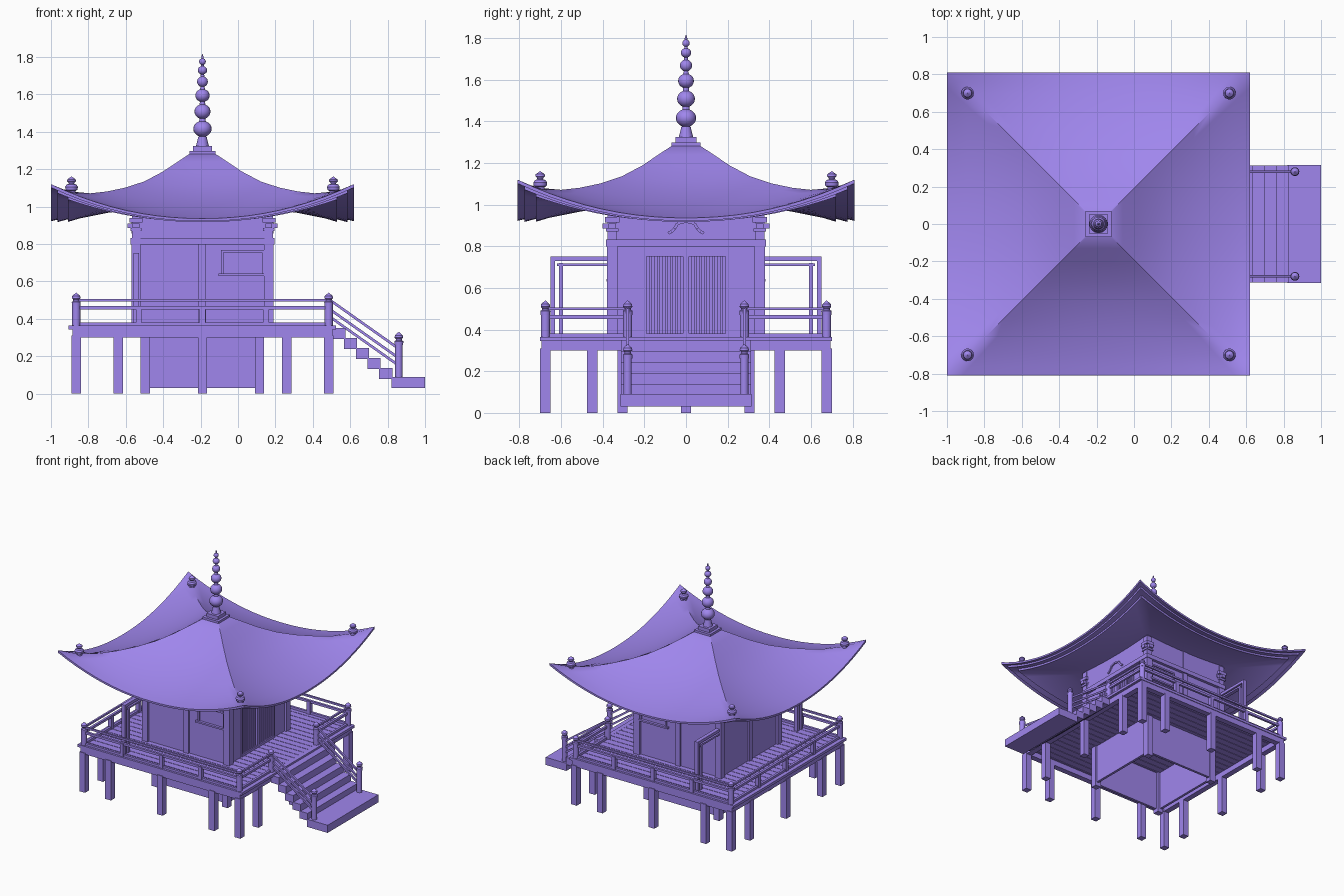
import bpy, bmesh, math
from mathutils import Vector

if "Cube" in bpy.data.objects:
    bpy.data.objects.remove(bpy.data.objects["Cube"])

CX = -0.19  # pavilion centre; all part coordinates are relative to it
MAT = bpy.data.materials.new("violet")
MAT.diffuse_color = (0.35, 0.24, 0.85, 1)
MAT.use_nodes = True
MAT.node_tree.nodes["Principled BSDF"].inputs["Base Color"].default_value = MAT.diffuse_color


def finish(name, bm, angle=0):
    bmesh.ops.recalc_face_normals(bm, faces=bm.faces)
    me = bpy.data.meshes.new(name)
    bm.to_mesh(me)
    bm.free()
    me.materials.append(MAT)
    ob = bpy.data.objects.new(name, me)
    ob.location.x = CX
    bpy.context.collection.objects.link(ob)
    if angle:
        bpy.ops.object.select_all(action='DESELECT')
        ob.select_set(True)
        bpy.context.view_layer.objects.active = ob
        bpy.ops.object.shade_smooth_by_angle(angle=math.radians(angle))
    return ob


def add_hexa(bm, p):
    v = [bm.verts.new(c) for c in p]
    for f in ((0, 1, 2, 3), (4, 5, 6, 7), (0, 1, 5, 4), (1, 2, 6, 5), (2, 3, 7, 6), (3, 0, 4, 7)):
        bm.faces.new([v[i] for i in f])


def boxes(name, items):
    """Each item: x0, x1, y0, y1, z0, z1."""
    bm = bmesh.new()
    for a, b, c, d, e, f in items:
        add_hexa(bm, [(x, y, z) for z in (e, f) for x, y in ((a, c), (b, c), (b, d), (a, d))])
    return finish(name, bm)


def bars(name, pairs, w):
    """Square bars between pairs of points."""
    bm = bmesh.new()
    for p, q in pairs:
        p, q = Vector(p), Vector(q)
        d = (q - p).normalized()
        s = d.cross(Vector((0, 0, 1))).normalized() * w / 2
        t = s.cross(d)
        add_hexa(bm, [c + o for c in (p, q) for o in (s + t, s - t, -s - t, -s + t)])
    return finish(name, bm)


def lathe(name, profile, places, n=14):
    """Profile of (radius, height) turned at every place."""
    bm = bmesh.new()
    for px, py, pz in places:
        rings = [[bm.verts.new((px + r * math.cos(2 * math.pi * i / n),
                                py + r * math.sin(2 * math.pi * i / n), pz + z))
                  for i in range(n)] for r, z in profile]
        for a, b in zip(rings, rings[1:]):
            for i in range(n):
                j = (i + 1) % n
                bm.faces.new((a[i], a[j], b[j], b[i]))
        bm.faces.new(rings[0])
        bm.faces.new(rings[-1])
    return finish(name, bm, 28)


def sq(x, y, w, z0, z1):
    return (x - w / 2, x + w / 2, y - w / 2, y + w / 2, z0, z1)


def ring_wall(r, t, z0, z1):
    """Four boxes forming a hollow square of outer half size r, thickness t."""
    return [(-r, r, -r, -r + t, z0, z1), (-r, r, r - t, r, z0, z1),
            (-r, -r + t, -r + t, r - t, z0, z1), (r - t, r, -r + t, r - t, z0, z1)]


S = (-1, 1)

# swept roof: rings of (half size, height at mid side, extra height at corner)
rings = [(0.06, 1.288, 0), (0.13, 1.240, 0.002), (0.21, 1.180, 0.008), (0.31, 1.113, 0.022),
         (0.41, 1.060, 0.042), (0.51, 1.018, 0.063), (0.60, 0.986, 0.085), (0.70, 0.958, 0.122),
         (0.76, 0.945, 0.152), (0.81, 0.936, 0.184),
         (0.81, 0.922, 0.180), (0.775, 0.930, 0.160), (0.775, 0.917, 0.155), (0.72, 0.932, 0.125),
         (0.72, 0.918, 0.120), (0.66, 0.936, 0.095), (0.5, 0.968, 0.045), (0.36, 0.985, 0.015)]
N = 20
bm = bmesh.new()
loops = []
for d, z, lift in rings:
    loop = []
    for k in range(4):
        for i in range(N):
            t = -1 + 2 * i / N
            x, y = d, d * t
            for _ in range(k):
                x, y = -y, x
            loop.append(bm.verts.new((x, y, z + lift * abs(t) ** 2.1)))
    loops.append(loop)
for a, b in zip(loops, loops[1:]):
    for i in range(4 * N):
        j = (i + 1) % (4 * N)
        bm.faces.new((a[i], a[j], b[j], b[i]))
bm.faces.new(loops[0])
bm.faces.new(loops[-1])
finish("roof", bm, 44)

# spire: square plinths, neck and stacked beads
boxes("spire_plinth", [sq(0, 0, 0.14, 1.275, 1.298), sq(0, 0, 0.10, 1.295, 1.325)])
prof = [(0.034, 1.325), (0.022, 1.375)]
for zc, r, h in ((1.416, .049, .043), (1.508, .043, .040), (1.594, .038, .035),
                 (1.668, .029, .029), (1.729, .025, .023), (1.775, .018, .018)):
    for i in range(9):
        a = -1.2 + 2.4 * i / 8
        prof.append((r * math.cos(a), zc + h * math.sin(a)))
lathe("spire", prof + [(0.006, 1.80), (0.001, 1.815)], [(0, 0, 0)], 16)

# roof corner knobs
lathe("roof_corner_knob", [(.022, -.02), (.022, .018), (.032, .024), (.034, .04), (.026, .052), (.014, .056),
                           (.016, .062), (.024, .07), (.022, .08), (.010, .088), (.001, .095)],
      [(a * .70, b * .70, 1.066) for a in S for b in S])

# upper wall, beam and brackets
boxes("upper_wall", ring_wall(0.37, 0.03, 0.82, 1.0))
boxes("wall_beam", [(-.385, .385, -.385, .385, .798, .832)])
brackets = []
for a in S:
    for b in S:
        x, y = a * .355, b * .355
        brackets += [sq(x, y, .045, .83, .99), sq(x, y, .06, .87, .885),
                     (x - .045, x + .045, y - .018, y + .018, .885, .91),
                     (x - .018, x + .018, y - .045, y + .045, .885, .91),
                     sq(x, y, .07, .915, .94)]
boxes("corner_brackets", brackets)
arch = [(.085, .862), (.07, .87), (.055, .885), (.04, .91), (0, .92)]
bars("arched_struts", [((s * .372, m * p[0], p[1]), (s * .372, m * q[0], q[1]))
                       for s in S for m in S for p, q in zip(arch, arch[1:])], 0.014)

# main walls and posts
boxes("main_wall", [(-.362, .350, -.362, .362, .35, .81)])
boxes("wall_posts", [sq(a * .355, b * .355, .05, .35, .80) for a in S for b in S]
      + [sq(0, b * .355, .04, .35, .99) for b in S] + [sq(-.355, 0, .04, .35, .80)])

# lattice door on the stair side
door = [(.345, .368, -.205, .205, .75, .77), (.345, .368, -.205, .205, .36, .382),
        (.345, .368, -.014, .014, .38, .76)]
door += [(.345, .368, b * .198 - .008, b * .198 + .008, .36, .77) for b in S]
door += [(.345, .360, b * (.034 + .0245 * i) - .008, b * (.034 + .0245 * i) + .008, .38, .76)
         for b in S for i in range(7)]
door += [(.345, .362, min(b * .205, b * .33), max(b * .205, b * .33), .36, .80) for b in S]
door += [(.345, .362, -.205, .205, .77, .80)]
boxes("lattice_door", door)

# side windows
win = []
for b in S:
    y0, y1 = sorted((b * .355, b * .372))
    win += [(.10, .33, y0, y1, .755, .768), (.085, .34, min(y0, b * .382), max(y1, b * .382), .63, .643),
            (.10, .112, y0, y1, .64, .76), (.318, .33, y0, y1, .64, .76)]
boxes("side_windows", win)

# open screens beside the rear wall
scr = []
for b in S:
    for y0, y1, z0, z1 in ((.63, .65, .36, .75), (.59, .61, .36, .72), (.37, .65, .73, .752), (.37, .62, .705, .718)):
        scr.append((-.368, -.338, min(b * y0, b * y1), max(b * y0, b * y1), z0, z1))
boxes("side_screens", scr)

# foundation: hollow walls with corner posts
boxes("foundation_wall", ring_wall(.32, .02, .03, .34))
boxes("foundation_posts", [sq(a * .305, b * .305, .05, 0, .34) for a in S for b in S])

# deck planks, edge trim, frame and legs
P, W = 24, 1.38 / 24
boxes("deck_planks", [(-.70, .70, -.69 + i * W + .002, -.69 + (i + 1) * W - .002, .343, .363) for i in range(P)])
boxes("deck_edge", ring_wall(.70, .02, .344, .364) + [(-.715, -.69, -.70, .70, .344, .364),
                                                     (.69, .715, -.70, .70, .344, .364)])
boxes("deck_frame", ring_wall(.695, .045, .30, .344))
E = .675
spots = {(x, y) for x in (-E, -.45, 0, .45, E) for y in (-E, -.45, 0, .45, E) if E in (abs(x), abs(y))}
boxes("deck_legs", [sq(x, y, .05, 0, .31) for x, y in sorted(spots)])

# stairs
boxes("stairs", [(.695 + i * .0625, .765 + i * .0625, -.313, .313, .293 - i * .0535, .350 - i * .0535)
                 for i in range(5)] + [(1.01, 1.19, -.315, .315, .03, .09)])

# turned newel posts
cap = [(.023, .0), (.024, .02), (.016, .025), (.016, .032), (.023, .04), (.021, .052), (.010, .062), (.001, .07)]
lathe("railing_newels", [(.022, 0), (.022, .11)] + [(r, z + .11) for r, z in cap],
      [(a * E, b * E, .36) for a in S for b in S] + [(E, b * .28, .36) for b in S])
lathe("stair_newels", [(.02, 0), (.02, .18)] + [(r, z + .175) for r, z in cap],
      [(1.05, b * .28, .085) for b in S])

# railings: three rails on each side, open at the stairs
runs = [((-E, b * E), (E, b * E)) for b in S] + [((-E, -E), (-E, E))] \
    + [((E, b * .28), (E, b * E)) for b in S]
bars("top_rails", [((*p, .50), (*q, .50)) for p, q in runs], .014)
bars("middle_rails", [((*p, .46), (*q, .46)) for p, q in runs], .018)
bars("bottom_rails", [((*p, .372), (*q, .372)) for p, q in runs], .018)
boxes("railing_balusters", [sq(x, b * E, .03, .36, .465) for x in (-.34, 0, .34) for b in S]
      + [sq(-E, y, .03, .36, .465) for y in (-.34, 0, .34)])
bars("stair_rails", [((E, b * .28, z), (1.05, b * .28, z - .265)) for b in S for z in (.505, .455, .415)], .014)
